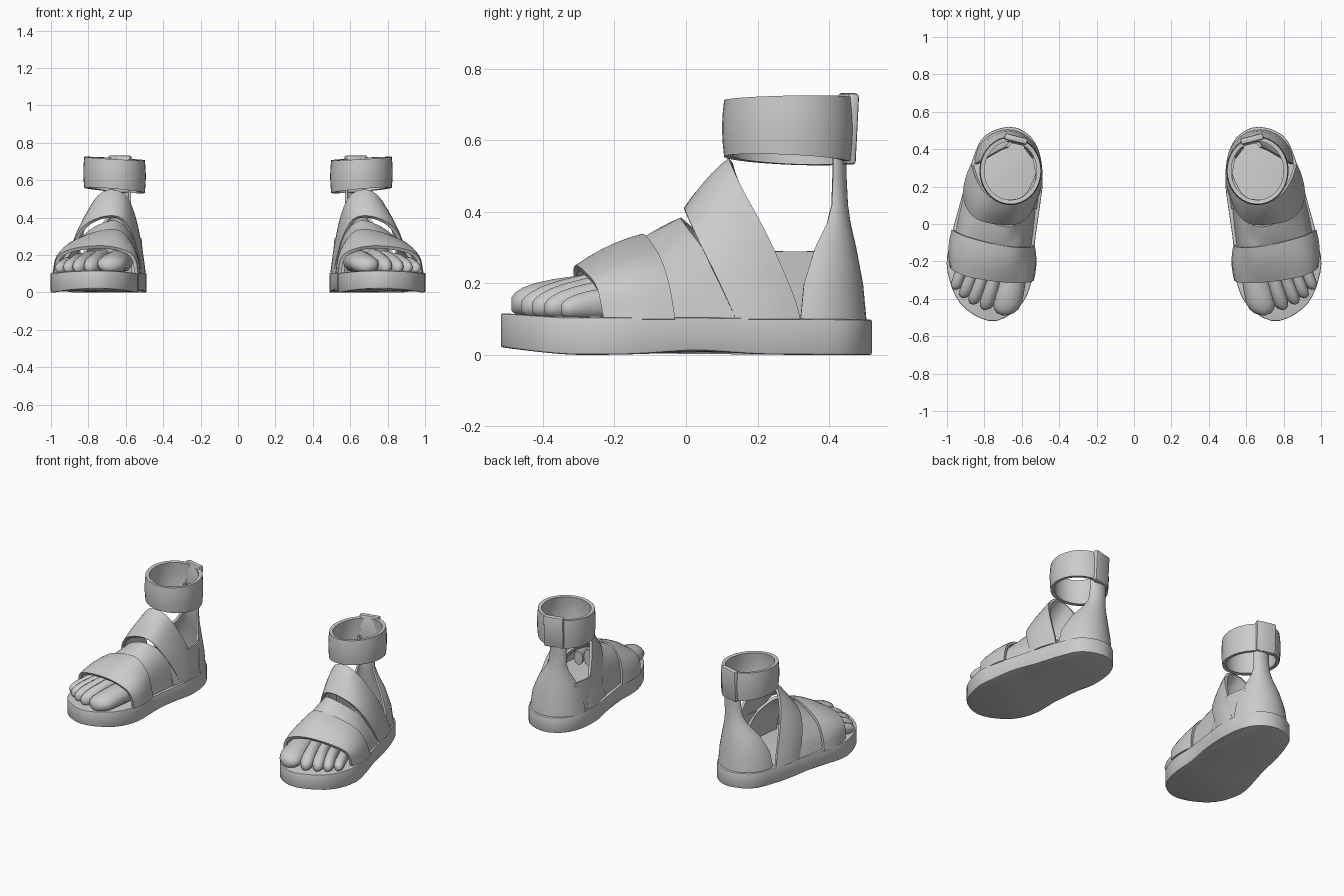
import bpy, bmesh, math
from mathutils import Vector, Matrix

if "Cube" in bpy.data.objects:
    bpy.data.objects.remove(bpy.data.objects["Cube"])

grey = bpy.data.materials.new("warm_grey")
grey.diffuse_color = (0.6, 0.6, 0.6, 1)
grey.use_nodes = True
grey.node_tree.nodes["Principled BSDF"].inputs["Base Color"].default_value = grey.diffuse_color


def spline(pts, n, closed=False):
    """Catmull-Rom through pts, resampled to n evenly spaced points."""
    p = [Vector(q) for q in pts]
    p = [p[-1]] + p + p[:2] if closed else [2 * p[0] - p[1]] + p + [2 * p[-1] - p[-2]]
    fine = []
    for a, b, c, d in zip(p, p[1:], p[2:], p[3:]):
        for k in range(20):
            t = k / 20
            fine.append(0.5 * (2 * b + (c - a) * t + (2 * a - 5 * b + 4 * c - d) * t * t
                               + (3 * b - a - 3 * c + d) * t ** 3))
    fine.append(p[-2])
    run = [0]
    for a, b in zip(fine, fine[1:]):
        run.append(run[-1] + (b - a).length)
    out, j = [], 0
    for k in range(n):
        s = run[-1] * k / (n if closed else n - 1)
        while j < len(run) - 2 and run[j + 1] < s:
            j += 1
        out.append(fine[j].lerp(fine[j + 1], (s - run[j]) / max(run[j + 1] - run[j], 1e-9)))
    return out


def finish(name, bm, thickness=0, bevel=0, angle=40):
    """Make the object, mirror it to the second shoe and shade it."""
    mesh = bpy.data.meshes.new(name)
    bm.to_mesh(mesh)
    bm.free()
    mesh.materials.append(grey)
    ob = bpy.data.objects.new(name, mesh)
    bpy.context.collection.objects.link(ob)
    if thickness:
        m = ob.modifiers.new("thickness", 'SOLIDIFY')
        m.thickness, m.offset = thickness, -1
    if bevel:
        m = ob.modifiers.new("soft_edge", 'BEVEL')
        m.width, m.segments, m.limit_method, m.angle_limit = bevel, 2, 'ANGLE', math.radians(50)
    ob.modifiers.new("pair", 'MIRROR').use_mirror_merge = False
    bpy.ops.object.select_all(action='DESELECT')
    ob.select_set(True)
    bpy.context.view_layer.objects.active = ob
    for m in list(ob.modifiers):
        bpy.ops.object.modifier_apply(modifier=m.name)
    bpy.ops.object.shade_smooth_by_angle(angle=math.radians(angle))


def sheet(name, rows, centre, thickness, closed=False):
    """Skin a grid of points, facing away from centre, and thicken it inward."""
    bm = bmesh.new()
    vs = [[bm.verts.new(p) for p in r] for r in rows]
    n = len(rows[0])
    for a, b in zip(vs, vs[1:]):
        for k in range(n if closed else n - 1):
            j = (k + 1) % n
            bm.faces.new((a[k], a[j], b[j], b[k]))
    bm.normal_update()
    c = Vector(centre)
    if sum(f.normal.dot(f.calc_center_median() - c) for f in bm.faces) < 0:
        bmesh.ops.reverse_faces(bm, faces=bm.faces[:])
    finish(name, bm, thickness)


def strap(name, front, back, centre, bulge=0.012, thickness=0.018):
    """Band between two edge curves, swelling a little in the middle."""
    a, b, c = spline(front, 29), spline(back, 29), Vector(centre)
    rows = []
    for i in range(6):
        t = i / 5
        row = []
        for p, q in zip(a, b):
            m = p.lerp(q, t)
            out = m - c
            out.y = 0
            row.append(m + out.normalized() * bulge * 4 * t * (1 - t))
        rows.append(row)
    sheet(name, rows, centre, thickness)


# Sole: outline raised between a wavy underside and a nearly flat top
outline = [(.67, .52), (.80, .47), (.865, .34), (.925, .13), (.985, -.10), (.998, -.25),
           (.925, -.43), (.76, -.52), (.61, -.44), (.54, -.28), (.53, -.10), (.505, .08),
           (.488, .23), (.505, .38), (.565, .48)]
ring = spline([(x, y, 0) for x, y in outline], 56, True)
bm = bmesh.new()
low, high = [], []
for p in ring:
    wave = .012 * math.exp(-((p.y - .03) / .13) ** 2) + .022 * max(0, (-.3 - p.y) / .22) ** 1.5
    low.append(bm.verts.new((p.x, p.y, wave)))
    high.append(bm.verts.new((p.x, p.y, .105 + .012 * max(0, (-.35 - p.y) / .17)
                              - .006 * max(0, p.y / .5))))
for k in range(56):
    j = (k + 1) % 56
    bm.faces.new((low[k], low[j], high[j], high[k]))
bm.faces.new(low)
bm.faces.new(high)
bmesh.ops.recalc_face_normals(bm, faces=bm.faces[:])
finish("sole", bm, bevel=.006)

# Straps over the foot, each edge running from outer side to inner side
strap("toe_strap",
      [(.985, -.23, .10), (.965, -.25, .19), (.88, -.285, .235), (.72, -.31, .25),
       (.60, -.315, .225), (.55, -.31, .18), (.535, -.30, .10)],
      [(.975, -.03, .10), (.95, -.045, .19), (.89, -.07, .27), (.76, -.105, .325),
       (.64, -.125, .335), (.57, -.125, .27), (.542, -.12, .19), (.532, -.11, .10)],
      (.75, -.15, .1))
strap("middle_strap",
      [(.96, -.08, .10), (.93, -.09, .19), (.86, -.10, .26), (.74, -.13, .31),
       (.64, -.135, .32), (.575, -.13, .25), (.55, -.12, .1)],
      [(.905, .17, .10), (.88, .11, .2), (.83, .045, .3), (.75, 0, .36), (.66, -.015, .385),
       (.595, .03, .345), (.55, .11, .27), (.52, .2, .1)],
      (.72, 0, .1), .004)
strap("instep_strap",
      [(.915, .14, .10), (.895, .085, .22), (.86, .04, .31), (.80, .01, .375), (.70, -.005, .41),
       (.62, 0, .395), (.565, .04, .31), (.53, .1, .2), (.512, .14, .1)],
      [(.872, .32, .10), (.865, .30, .17), (.84, .23, .33), (.79, .16, .46), (.73, .125, .535),
       (.665, .12, .55), (.60, .13, .52), (.555, .17, .43), (.52, .24, .28), (.5, .3, .1)],
      (.7, .15, .1))

# Inner side panel joining the straps to the heel
top = spline([(.56, .08, .30), (.53, .17, .295), (.515, .26, .29), (.535, .38, .29)], 12)
base = spline([(.52, .08, .10), (.508, .17, .10), (.50, .26, .10), (.51, .38, .10)], 12)
sheet("side_panel", [[p.lerp(q, t / 3) for p, q in zip(base, top)] for t in range(4)],
      (.7, .25, .2), .012)

# Heel cup narrowing into an upright tab: height, centre x, back y, half width, depth
stations = [(.095, .675, .505, .178, .185), (.2, .672, .495, .162, .165), (.3, .66, .476, .122, .115),
            (.37, .643, .460, .08, .065), (.42, .633, .453, .06, .045), (.5, .627, .449, .056, .038),
            (.6, .627, .449, .056, .038)]
rows = []
for z, cx, yb, hw, dep in stations:
    angles = [math.radians(-90 + 10 * k) for k in range(19)]
    rows.append([(cx + hw * math.sin(a), yb - dep * (1 - math.cos(a)), z) for a in angles])
sheet("heel_cup", rows, (.67, .25, .3), .015)

# Ankle cuff, slightly tilted and bowed
rows = []
for i in range(6):
    t = i / 5
    r = 1 + .03 * (4 * t * (1 - t) - 1)
    row = []
    for k in range(36):
        a = math.tau * k / 36
        c, s = math.cos(a), math.sin(a)
        z0, z1 = .546 + .014 * c - .008 * s, .716 + .009 * c + .004 * s
        row.append((.66 + .167 * r * c, .285 + .184 * r * s, z0 + (z1 - z0) * t))
    rows.append(row)
sheet("ankle_cuff", rows, (.66, .285, .63), .022, True)

# Buckle clasping the back of the cuff
bm = bmesh.new()
bmesh.ops.create_cube(bm, size=1, matrix=Matrix.Translation((.632, .45, .632))
                      @ Matrix.Rotation(math.radians(14), 4, 'Z')
                      @ Matrix.Rotation(math.radians(-3), 4, 'X')
                      @ Matrix.Diagonal((.125, .034, .2, 1)))
finish("buckle", bm, bevel=.01)

# Toes: root x, root y, tip x, tip y, half width, root height, tip height
toes = [(.63, -.20, .69, -.488, .077, .135, .085), (.72, -.20, .795, -.46, .044, .14, .07),
        (.78, -.20, .86, -.43, .040, .13, .065), (.84, -.20, .91, -.395, .038, .115, .06),
        (.90, -.18, .955, -.35, .034, .095, .055)]
profile = [(0, .9), (.3, .95), (.6, 1), (.78, 1), (.89, .85), (.96, .58), (1, .15)]
bm = bmesh.new()
for x0, y0, x1, y1, hw, h0, h1 in toes:
    prev = None
    for t, r in profile:
        h = h0 + (h1 - h0) * t ** 1.6
        mid = .10 + h / 2
        loop = [bm.verts.new((x0 + (x1 - x0) * t + hw * r * math.cos(math.tau * k / 14),
                              y0 + (y1 - y0) * t,
                              mid + h / 2 * (.35 + .65 * r) * math.sin(math.tau * k / 14)))
                for k in range(14)]
        if prev:
            for k in range(14):
                j = (k + 1) % 14
                bm.faces.new((prev[k], prev[j], loop[j], loop[k]))
        else:
            bm.faces.new(loop)
        prev = loop
    bm.faces.new(prev)
bmesh.ops.recalc_face_normals(bm, faces=bm.faces[:])
finish("toes", bm, angle=60)
